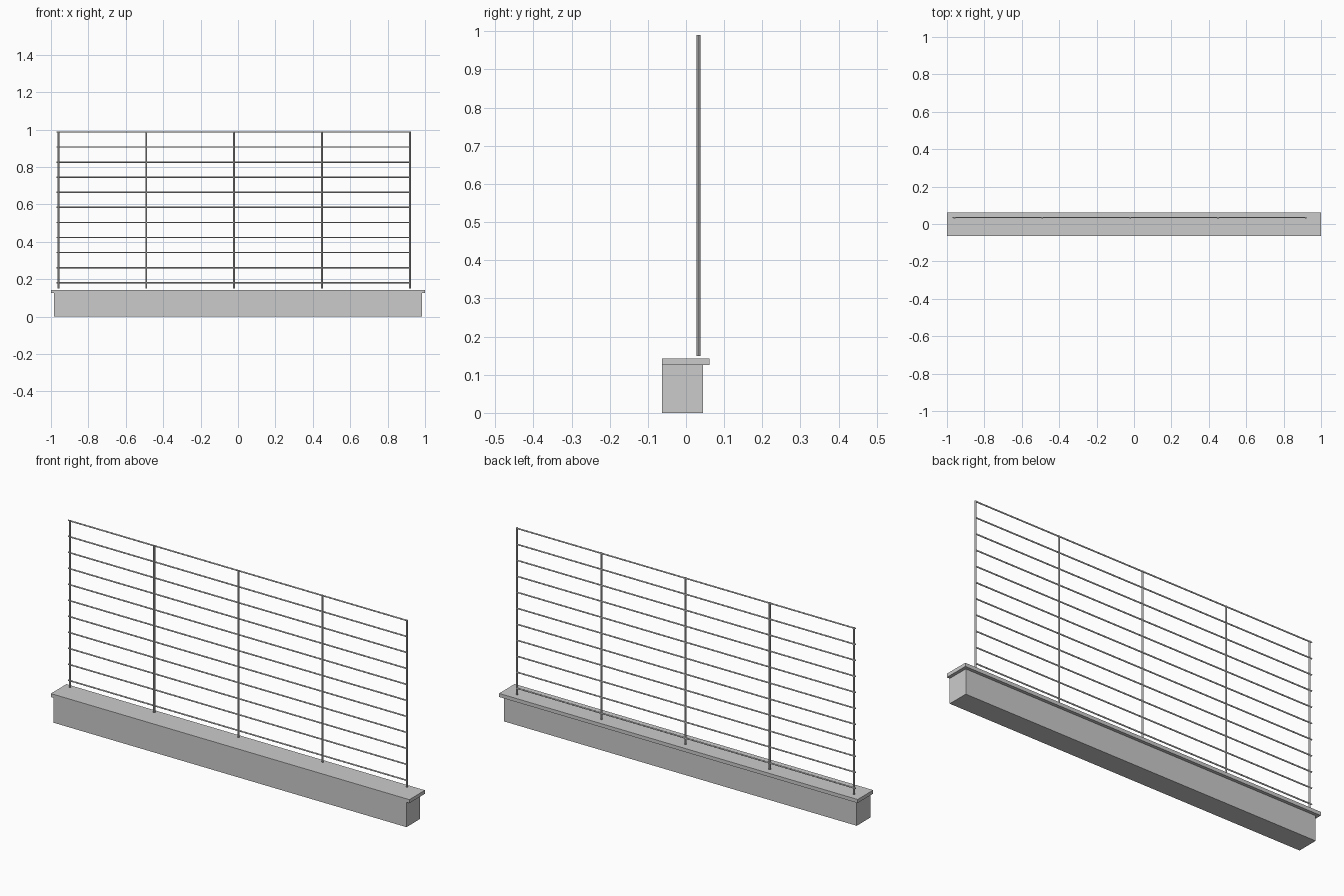
import bpy, math

if "Cube" in bpy.data.objects:
    bpy.data.objects.remove(bpy.data.objects["Cube"])


def box(name, x0, x1, y0, y1, z0, z1):
    bpy.ops.mesh.primitive_cube_add(size=1, location=((x0 + x1) / 2, (y0 + y1) / 2, (z0 + z1) / 2))
    ob = bpy.context.object
    ob.name = name
    ob.scale = (x1 - x0, y1 - y0, z1 - z0)
    bpy.ops.object.transform_apply(location=False, rotation=False, scale=True)
    return ob


def rod(name, radius, length, loc, along_x=False):
    rot = (0, math.pi / 2, 0) if along_x else (0, 0, 0)
    bpy.ops.mesh.primitive_cylinder_add(vertices=12, radius=radius, depth=length, location=loc, rotation=rot)
    bpy.context.object.name = name
    bpy.ops.object.shade_smooth_by_angle()


# Low wall and its overhanging coping (flush at the front)
box("wall", -0.984, 0.984, -0.063, 0.045, 0, 0.125)
box("coping", -1, 1, -0.063, 0.061, 0.125, 0.143)

# Upright posts, just clear of the coping
for i in range(5):
    rod(f"post_{i + 1}", 0.005, 0.841, (-0.96 + i * 0.4697, 0.033, 0.5695))

# Horizontal rails, overhanging slightly at the left end
for i in range(11):
    rod(f"rail_{i + 1}", 0.0035, 1.891, (-0.0255, 0.0345, 0.181 + i * 0.0806), True)
